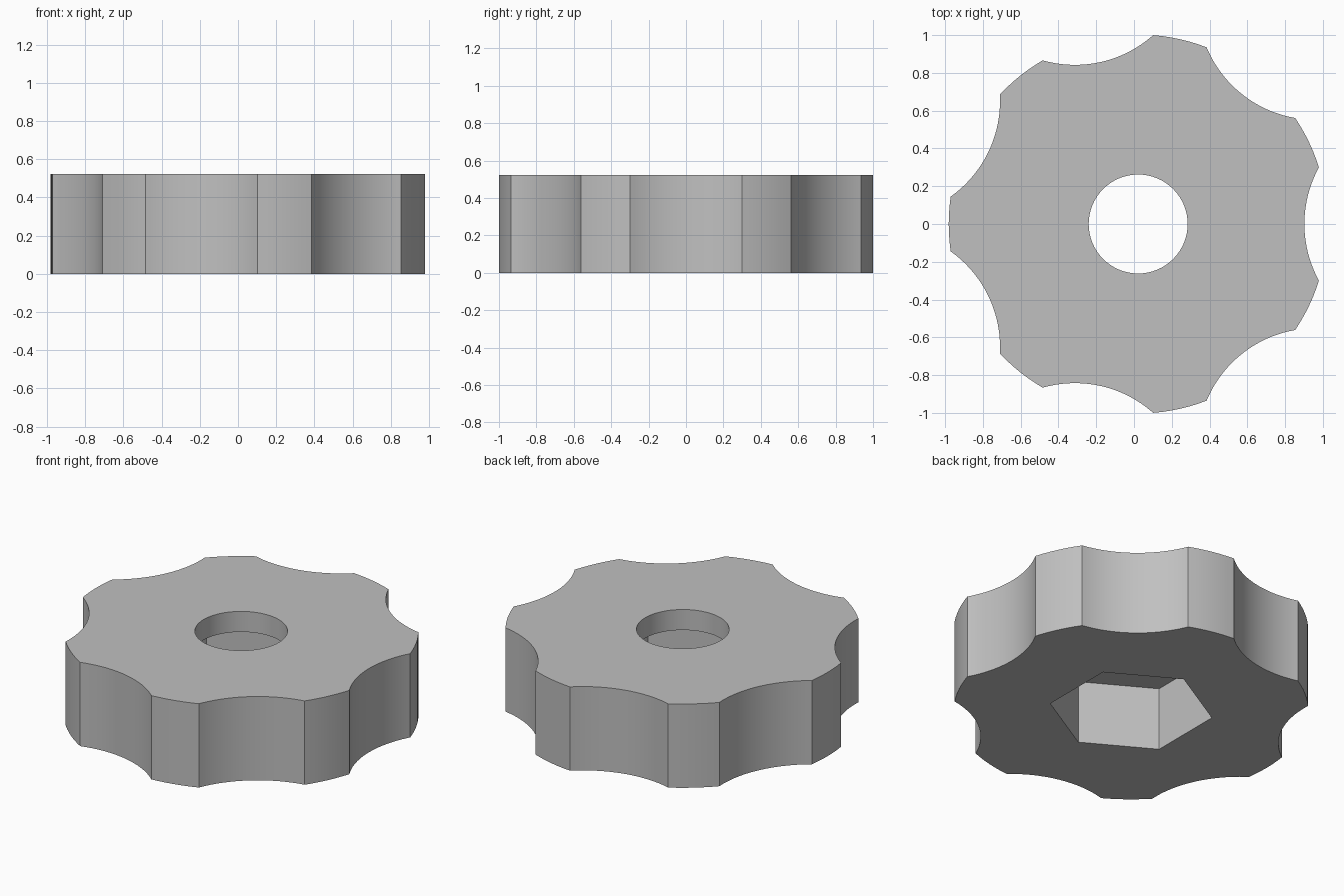
import bpy
import bmesh
from math import sin, cos, asin, pi, tau, radians

# Remove the default cube
if "Cube" in bpy.data.objects:
    bpy.data.objects.remove(bpy.data.objects["Cube"], do_unlink=True)

CENTRE_X = 0.022
HEIGHT = 0.523
RADIUS = 1.003
LOBES = 7
HALF_SCALLOP = radians(17.4)   # half the angle taken by one finger scallop
SAGITTA = 0.077                # depth of a scallop below its chord
HEX_RADIUS = 0.464
HEX_DEPTH = 0.395
HOLE_RADIUS = 0.262


def prism(name, outline, z0, z1):
    """Solid prism standing on a closed counter-clockwise outline."""
    bm = bmesh.new()
    base = bm.faces.new([bm.verts.new((x + CENTRE_X, y, z0)) for x, y in outline])
    grown = bmesh.ops.extrude_face_region(bm, geom=[base], use_keep_orig=True)
    top = [v for v in grown["geom"] if isinstance(v, bmesh.types.BMVert)]
    bmesh.ops.translate(bm, verts=top, vec=(0, 0, z1 - z0))
    bmesh.ops.recalc_face_normals(bm, faces=bm.faces[:])
    mesh = bpy.data.meshes.new(name)
    bm.to_mesh(mesh)
    bm.free()
    obj = bpy.data.objects.new(name, mesh)
    bpy.context.collection.objects.link(obj)
    return obj


def polygon(radius, sides, start=0.0):
    return [(radius * cos(start + tau * i / sides), radius * sin(start + tau * i / sides))
            for i in range(sides)]


def knob_outline(scallop_steps=24, rim_steps=6):
    """Alternate concave finger scallops with short arcs of the outer rim."""
    half_chord = RADIUS * sin(HALF_SCALLOP)
    arc_r = (half_chord ** 2 + SAGITTA ** 2) / (2 * SAGITTA)
    arc_x = RADIUS * cos(HALF_SCALLOP) - SAGITTA + arc_r
    sweep = asin(half_chord / arc_r)
    pitch = tau / LOBES
    unit = []
    for i in range(scallop_steps):
        a = sweep * (2 * i / scallop_steps - 1)
        unit.append((arc_x - arc_r * cos(a), arc_r * sin(a)))
    for i in range(rim_steps):
        a = HALF_SCALLOP + (pitch - 2 * HALF_SCALLOP) * i / rim_steps
        unit.append((RADIUS * cos(a), RADIUS * sin(a)))
    return [(x * cos(k * pitch) - y * sin(k * pitch), x * sin(k * pitch) + y * cos(k * pitch))
            for k in range(LOBES) for x, y in unit]


# Knob body, hexagonal nut pocket below and round bolt hole above
knob = prism("knob_body", knob_outline(), 0, HEIGHT)
cutters = [
    prism("nut_pocket_cutter", polygon(HEX_RADIUS, 6, pi / 6), -0.1, HEX_DEPTH),
    prism("bolt_hole_cutter", polygon(HOLE_RADIUS, 64), 0.2, HEIGHT + 0.1),
]

bpy.ops.object.select_all(action="DESELECT")
bpy.context.view_layer.objects.active = knob
knob.select_set(True)
for cutter in cutters:
    cutter.hide_render = True
    cut = knob.modifiers.new(cutter.name, "BOOLEAN")
    cut.operation = "DIFFERENCE"
    cut.solver = "EXACT"
    cut.object = cutter
    bpy.ops.object.modifier_apply(modifier=cut.name)
    bpy.data.objects.remove(cutter, do_unlink=True)

# Plain grey material
grey = bpy.data.materials.new("plain_grey")
grey.use_nodes = True
colour = (0.53, 0.53, 0.53, 1)
grey.diffuse_color = colour
grey.node_tree.nodes["Principled BSDF"].inputs["Base Color"].default_value = colour
knob.data.materials.clear()
knob.data.materials.append(grey)

# Smooth curved walls, crisp corners
bpy.ops.object.shade_smooth_by_angle(angle=radians(20))
